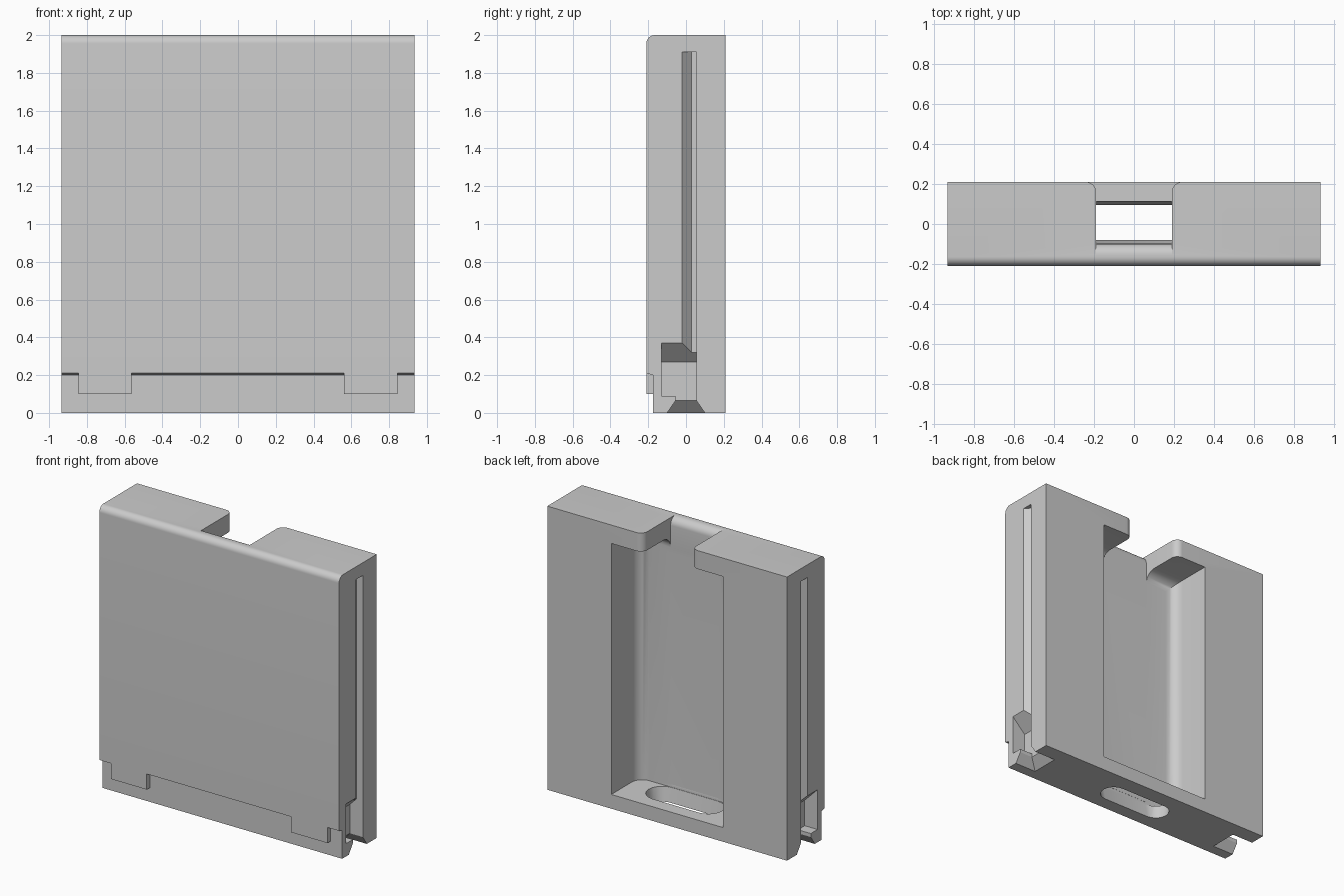
import bpy, bmesh, math

if "Cube" in bpy.data.objects:
    bpy.data.objects.remove(bpy.data.objects["Cube"], do_unlink=True)

W, D, H = 0.935, 0.21, 2.0      # half width, half depth, height

grey = bpy.data.materials.new("plain grey")
grey.use_nodes = True
colour = (0.6, 0.6, 0.6, 1)
grey.diffuse_color = colour
grey.node_tree.nodes["Principled BSDF"].inputs["Base Color"].default_value = colour


def loft(name, start, end):
    """Closed solid between two matching loops of 3D points."""
    bm = bmesh.new()
    a = [bm.verts.new(p) for p in start]
    b = [bm.verts.new(p) for p in end]
    n = len(a)
    bm.faces.new(a)
    bm.faces.new(b[::-1])
    for i in range(n):
        j = (i + 1) % n
        bm.faces.new((a[i], b[i], b[j], a[j]))
    bmesh.ops.recalc_face_normals(bm, faces=bm.faces)
    mesh = bpy.data.meshes.new(name)
    bm.to_mesh(mesh)
    bm.free()
    obj = bpy.data.objects.new(name, mesh)
    bpy.context.collection.objects.link(obj)
    mesh.materials.append(grey)
    return obj


def along_x(name, profile, x0, x1):
    return loft(name, [(x0, y, z) for y, z in profile], [(x1, y, z) for y, z in profile])


def along_y(name, profile, y0, y1):
    return loft(name, [(x, y0, z) for x, z in profile], [(x, y1, z) for x, z in profile])


def along_z(name, profile, z0, z1):
    return loft(name, [(x, y, z0) for x, y in profile], [(x, y, z1) for x, y in profile])


def rect(a0, b0, a1, b1):
    return [(a0, b0), (a1, b0), (a1, b1), (a0, b1)]


def arc(cx, cy, r, a0, a1, n=10):
    angles = [math.radians(a0 + (a1 - a0) * i / n) for i in range(n + 1)]
    return [(cx + r * math.cos(t), cy + r * math.sin(t)) for t in angles]


def cut(cutter):
    cutter.hide_render = True
    mod = body.modifiers.new("cut", "BOOLEAN")
    mod.object, mod.operation, mod.solver = cutter, "DIFFERENCE", "EXACT"
    bpy.context.view_layer.objects.active = body
    bpy.ops.object.modifier_apply(modifier=mod.name)
    bpy.data.objects.remove(cutter, do_unlink=True)


# Block with rounded front top edge
r = 0.045
body = along_x("body", [(-D, 0), (D, 0), (D, H)] + arc(-D + r, H - r, r, 90, 180), -W, W)

# Recessed strip along the front foot, leaving two hanging tabs
foot = [(-0.3, -0.1), (-0.175, -0.1), (-0.175, 0.2), (-D, 0.21), (-0.3, 0.21)]
for x0, x1 in ((-1.1, -0.845), (-0.565, 0.56), (0.845, 1.1)):
    cut(along_x("foot_cutter", foot, x0, x1))
for x0, x1 in ((-0.9, -0.5), (0.5, 0.9)):
    cut(along_x("tab_cutter", rect(-0.3, -0.1, -0.175, 0.1), x0, x1))

# Deep rear cavity, filleted where it meets the front wall
cavity = along_y("cavity_cutter", rect(-0.436, 0.1, 0.436, 1.87), -0.1, 0.3)
bm = bmesh.new()
bm.from_mesh(cavity.data)
edges = [e for e in bm.edges if all(v.co.y < 0 for v in e.verts)
         and any(v.co.z > 1 for v in e.verts)]
bmesh.ops.bevel(bm, geom=edges, offset=0.08, segments=8, profile=0.5, affect="EDGES")
bm.to_mesh(cavity.data)
bm.free()
cut(cavity)

# Notch through the top, with rounded rear corners and rounded wall crest
side = [(0.19, -0.1)] + arc(0.24, 0.16, 0.05, 180, 90) + [(0.24, 0.3)]
cut(along_z("notch_cutter", side + [(-x, y) for x, y in reversed(side)], 1.75, 2.1))
crest = arc(-0.155, 1.945, 0.055, 90, 0) + [(-0.05, 1.945), (-0.05, 2.1), (-0.155, 2.1)]
cut(along_x("crest_cutter", crest, -0.19, 0.19))


# Tapered oblong hole through the floor
def oblong(rad, z):
    loop = arc(0.18, 0.008, rad, -90, 90) + arc(-0.18, 0.008, rad, 90, 270)
    return [(x, y, z) for x, y in loop]


cut(loft("hole_cutter", oblong(0.085, -0.02), oblong(0.109, 0.12)))

# Side channels: long groove, latch pocket and flared lower entry
for s in (-1, 1):
    groove = [(1.0, -0.02), (W, -0.02), (W - 0.05, 0.03), (W - 0.05, 0.055), (1.0, 0.055)]
    cut(along_z("groove_cutter", [(s * x, y) for x, y in groove], 0.2, 1.91))
    pocket = [(1.0, 0.09), (W - 0.1, 0.09), (W - 0.1, 0.27), (W, 0.37), (1.0, 0.37)]
    cut(along_y("pocket_cutter", [(s * x, z) for x, z in pocket], -0.13, 0.055))
    cut(along_z("entry_cutter", rect(s * (W - 0.1), -0.055, s, 0.055), -0.05, 0.15))
    low = [(x, y, 0.0) for x, y in rect(s * (W - 0.165), -0.1, s, 0.1)]
    high = [(x, y, 0.065) for x, y in rect(s * (W - 0.1), -0.055, s, 0.055)]
    cut(loft("flare_cutter", low, high))

bpy.ops.object.select_all(action="DESELECT")
body.select_set(True)
bpy.context.view_layer.objects.active = body
bpy.ops.object.shade_smooth_by_angle(angle=math.radians(30))
